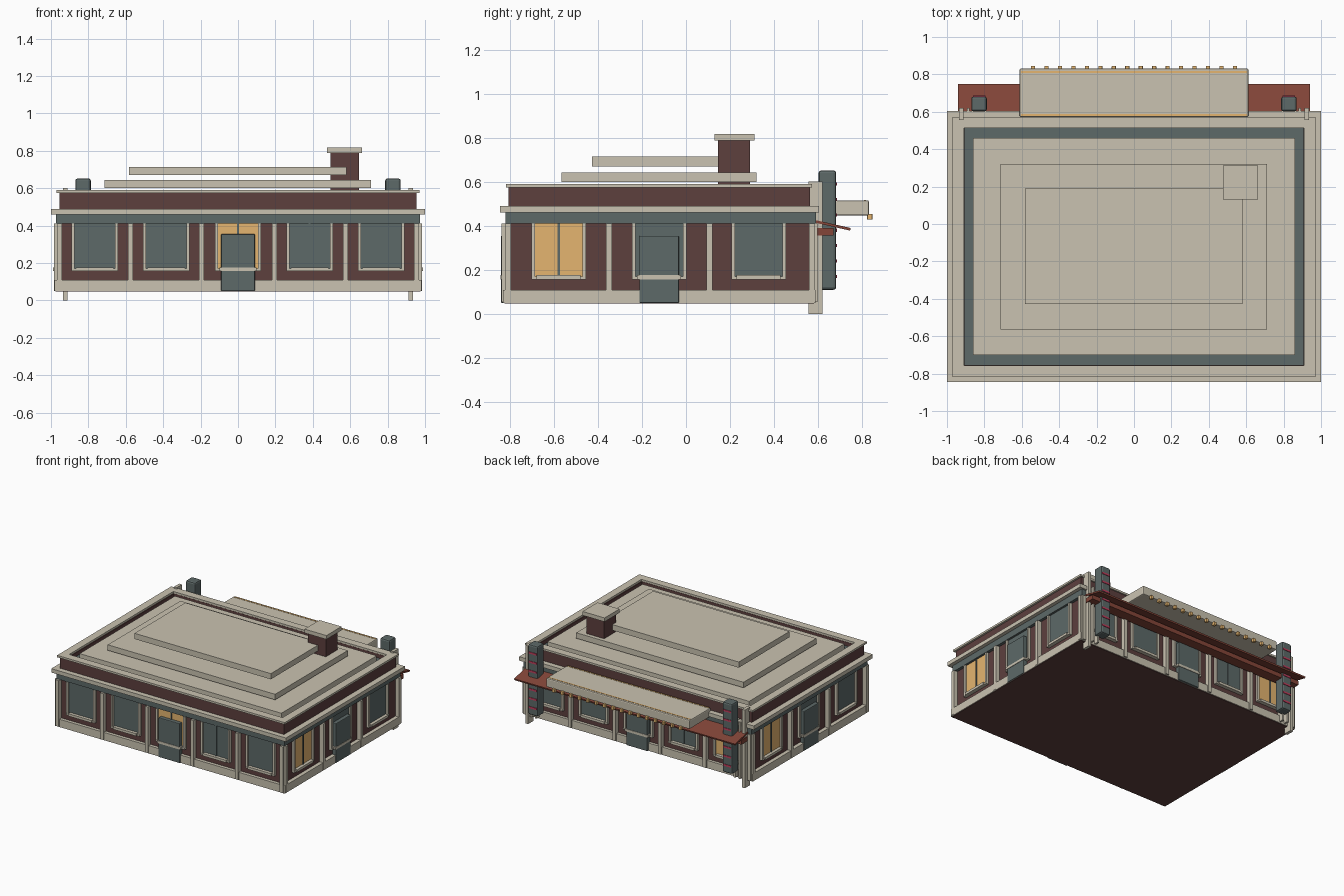
import bpy, bmesh, math
from mathutils import Matrix, Vector

if "Cube" in bpy.data.objects:
    bpy.data.objects.remove(bpy.data.objects["Cube"])


def material(name, r, g, b):
    m = bpy.data.materials.new(name)
    m.diffuse_color = (r, g, b, 1)
    m.use_nodes = True
    m.node_tree.nodes["Principled BSDF"].inputs["Base Color"].default_value = m.diffuse_color
    return m


BRICK = material("dark_brick", 0.110, 0.050, 0.048)
STONE = material("pale_stone", 0.590, 0.545, 0.440)
TEAL = material("slate_teal", 0.110, 0.142, 0.140)
GOLD = material("warm_gold", 0.780, 0.460, 0.160)
RUST = material("rust_red", 0.231, 0.060, 0.040)
STRIPE = material("stripe_red", 0.520, 0.050, 0.110)


def boxes(name, mat, spans, bevel=0):
    """One object from boxes given as (x0, x1, y0, y1, z0, z1)."""
    bm = bmesh.new()
    for x0, x1, y0, y1, z0, z1 in spans:
        c = Vector((x0 + x1, y0 + y1, z0 + z1)) / 2
        s = (abs(x1 - x0), abs(y1 - y0), abs(z1 - z0), 1)
        bmesh.ops.create_cube(bm, size=1, matrix=Matrix.Translation(c) @ Matrix.Diagonal(s))
    me = bpy.data.meshes.new(name)
    bm.to_mesh(me)
    bm.free()
    me.materials.append(mat)
    ob = bpy.data.objects.new(name, me)
    bpy.context.collection.objects.link(ob)
    if bevel:
        mod = ob.modifiers.new("soft_edges", 'BEVEL')
        mod.width, mod.segments = bevel, 2
    return ob


def ring(x, y0, y1, t, z0, z1):
    """Four boxes making a rectangular ring of thickness t."""
    return [(-x, x, y0, y0 + t, z0, z1), (-x, x, y1 - t, y1, z0, z1),
            (-x, -x + t, y0 + t, y1 - t, z0, z1), (x - t, x, y0 + t, y1 - t, z0, z1)]


# Wall planes
WX, WF, WB = 0.95, -0.805, 0.565


def on_wall(side, u0, u1, d0, d1, z0, z1):
    """Box on a wall: u along the wall, d outward from the wall face."""
    if side == "front":
        return (u0, u1, WF - d1, WF - d0, z0, z1)
    if side == "back":
        return (u0, u1, WB + d0, WB + d1, z0, z1)
    s = 1 if side == "right" else -1
    return (s * (WX + d0), s * (WX + d1), u0, u1, z0, z1)


# Main body and horizontal courses
boxes("brick_walls", BRICK, [(-WX, WX, WF, WB, 0.10, 0.46)])
boxes("floor_underside", BRICK, [(-0.975, 0.975, -0.825, 0.582, 0.047, 0.06)])
boxes("stone_base", STONE, [(-0.98, 0.98, -0.83, 0.587, 0.05, 0.11)])
boxes("teal_frieze", TEAL, [(-0.972, 0.972, -0.82, 0.59, 0.41, 0.46)])
boxes("cornice", STONE, [(-1, 1, -0.845, 0.603, 0.46, 0.49)])
boxes("parapet", BRICK, ring(0.955, -0.805, 0.562, 0.05, 0.49, 0.575))
boxes("parapet_cap", STONE, ring(0.97, -0.817, 0.573, 0.06, 0.575, 0.59))

# Roof: recessed gutter around a raised deck, two slabs and a chimney
boxes("roof_gutter", TEAL, [(-0.91, 0.91, -0.757, 0.515, 0.49, 0.545)])
boxes("roof_deck", STONE, [(-0.86, 0.86, -0.70, 0.46, 0.535, 0.588)])
boxes("lower_roof_slab", STONE, [(-0.715, 0.712, -0.565, 0.32, 0.60, 0.643)])
boxes("upper_roof_slab", STONE, [(-0.583, 0.579, -0.427, 0.19, 0.67, 0.714)])
boxes("chimney", BRICK, [(0.495, 0.647, 0.145, 0.29, 0.58, 0.79)])
boxes("chimney_cap", STONE, [(0.476, 0.663, 0.130, 0.312, 0.787, 0.817)])

# Pilasters, windows and doors on all four walls
long_bays = [-0.765, -0.383, 0, 0.383, 0.765]
short_bays = [-0.578, -0.122, 0.33]
long_posts = [-0.955, -0.575, -0.194, 0.194, 0.575, 0.955]
short_posts = [-0.808, -0.35, 0.107, 0.572]
# bays, pilasters, door bay, lit bay, bays with a centre bar
walls = {"front": (long_bays, long_posts, 2, 2, (2, 3)), "back": (long_bays, long_posts, 2, 0, (0, 1)),
         "left": (short_bays, short_posts, 1, 2, (2,)), "right": (short_bays, short_posts, 1, 0, (0,))}
for side, (bays, posts, door, lit, barred) in walls.items():
    frames, dark, gold, bars = [], [], [], []
    for i, u in enumerate(bays):
        (gold if i == lit else dark).append(on_wall(side, u - 0.108, u + 0.108, 0, 0.006, 0.165, 0.41))
        for s in (-1, 1):
            frames.append(on_wall(side, u + s * 0.108, u + s * 0.124, 0, 0.02, 0.157, 0.41))
        frames.append(on_wall(side, u - 0.124, u + 0.124, 0, 0.022, 0.157, 0.17))
        frames.append(on_wall(side, u - 0.10, u + 0.10, 0, 0.038 if i == door else 0.03, 0.157, 0.176))
        if i in barred:
            bars.append(on_wall(side, u - 0.005, u + 0.005, 0, 0.012, 0.17, 0.41))
    boxes(side + "_window_frames", STONE, frames)
    boxes(side + "_dark_glass", TEAL, dark)
    boxes(side + "_lit_glass", GOLD, gold)
    boxes(side + "_window_bars", TEAL, bars)
    boxes(side + "_pilasters", STONE,
          [on_wall(side, p - 0.0135, p + 0.0135, 0, 0.033, 0.055, 0.41) for p in posts])
    # Door leaf, crossed by the sill
    u = bays[door]
    boxes(side + "_door", TEAL, [on_wall(side, u - 0.09, u + 0.09, 0, 0.035, 0.05, 0.355)], 0.005)

# Rear corner posts and small strips beside them
boxes("rear_posts", STONE, [(s * 0.912, s * 0.936, 0.557, 0.62, 0, 0.602) for s in (-1, 1)])
boxes("rear_strips", STONE,
      [(s * a, s * (a + 0.014), 0.565, 0.62, 0.06, 0.495) for s in (-1, 1) for a in (0.84, 0.88)])

# Rear towers with thin red bands
for s, label in ((-1, "left"), (1, "right")):
    boxes(label + "_rear_tower", TEAL,
          [(s * 0.787, s * 0.87, 0.602, 0.682, 0.11, 0.652)], 0.012)
    boxes(label + "_tower_bands", STRIPE,
          [(s * 0.795, s * 0.862, 0.678, 0.686, z - 0.007, z + 0.007)
           for z in [0.17 + 0.07 * i for i in range(7)]])

# Sloped rear awning with a beam and ribs beneath
awning = boxes("rear_awning", RUST, [(-0.942, 0.942, -0.08, 0.08, -0.006, 0.006)])
awning.location = (0, 0.668, 0.402)
awning.rotation_euler.x = -math.atan2(0.036, 0.16)
boxes("awning_beam", RUST, [(-0.942, 0.942, 0.59, 0.67, 0.356, 0.39)])

# Rear marquee with gold trim and bulbs
boxes("marquee", STONE, [(-0.612, 0.612, 0.573, 0.831, 0.447, 0.516)], 0.008)
boxes("marquee_trim", GOLD, [(-0.605, 0.605, y - 0.005, y + 0.005, 0.51, 0.518) for y in (0.582, 0.812)])
boxes("marquee_bulbs", GOLD,
      [(x - 0.011, x + 0.011, 0.822, 0.846, 0.428, 0.455)
       for x in [-0.54 + 0.072 * i for i in range(16)]], 0.003)
